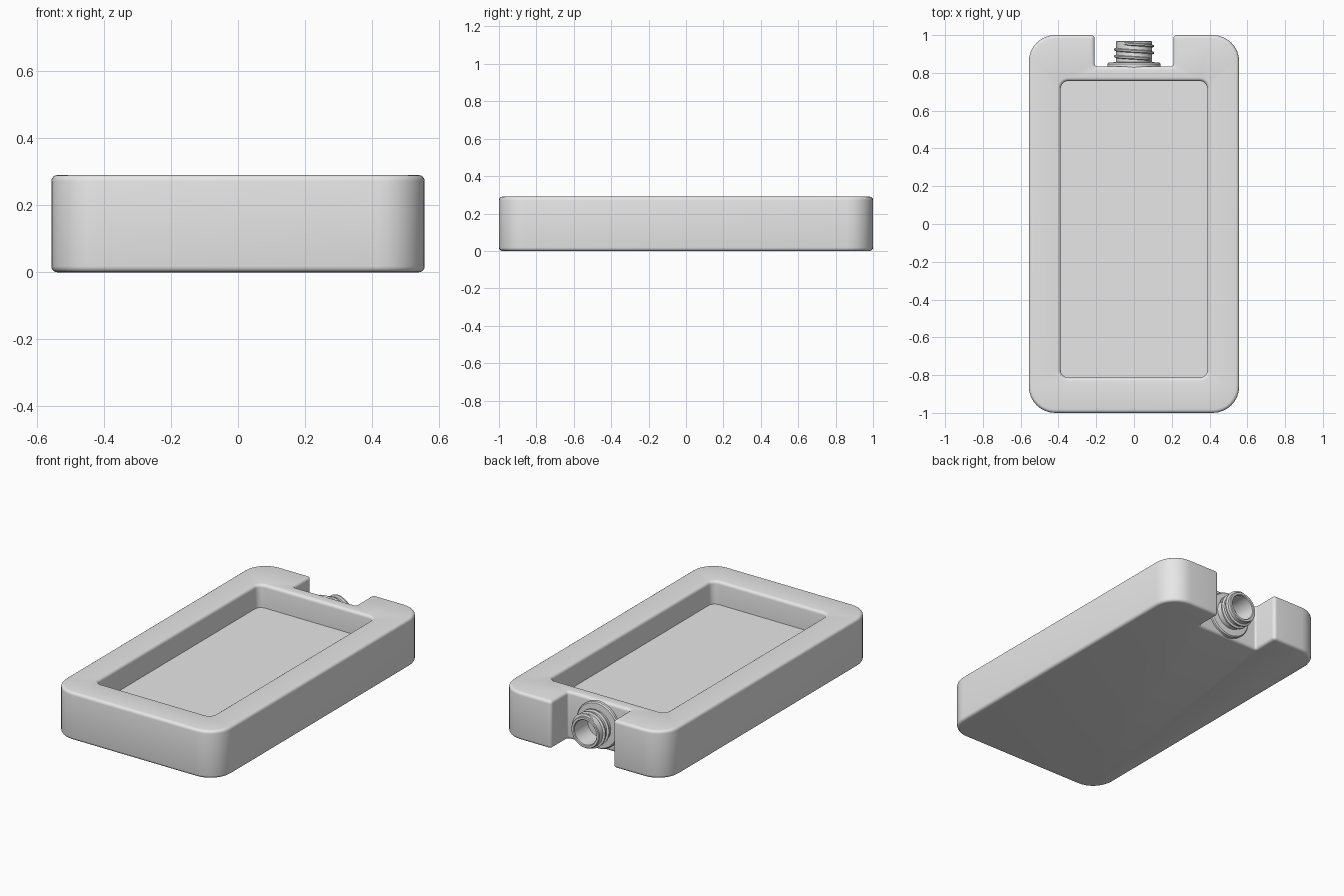
import bpy, bmesh
from math import sin, cos, pi, radians
from mathutils import Vector

if "Cube" in bpy.data.objects:
    bpy.data.objects.remove(bpy.data.objects["Cube"], do_unlink=True)

GREY = (0.8, 0.8, 0.8, 1)
mat = bpy.data.materials.new("plain grey")
mat.use_nodes = True
mat.diffuse_color = GREY
mat.node_tree.nodes["Principled BSDF"].inputs["Base Color"].default_value = GREY

HEIGHT, ROUND, STEPS = 0.29, 0.018, 4
HALF_W, NOTCH_X, NOTCH_Y = 0.557, 0.208, 0.835


def outline(corners, inset, z, segs=8):
    """Rounded right-angled outline (counter-clockwise), moved inwards by inset."""
    pts = []
    for i, (x, y, r) in enumerate(corners):
        p = Vector((x, y, 0))
        u = (p - Vector((*corners[i - 1][:2], 0))).normalized()
        v = (Vector((*corners[(i + 1) % len(corners)][:2], 0)) - p).normalized()
        up = Vector((0, 0, 1))
        convex = u.cross(v).z > 0
        p += inset * (up.cross(u) + up.cross(v))
        r += -inset if convex else inset
        for k in range(segs + 1):
            t = pi / 2 * k / segs
            q = p + (v - u) * r - v * r * cos(t) + u * r * sin(t)
            pts.append((q.x, q.y, z))
    return pts


def circle(r, y, n=48):
    return [(r * cos(2 * pi * k / n), y, HEIGHT / 2 + r * sin(2 * pi * k / n)) for k in range(n)]


def loft(bm, rings, cap_start=False, cap_end=False):
    rows = [[bm.verts.new(p) for p in ring] for ring in rings]
    for a, b in zip(rows, rows[1:]):
        n = len(a)
        for i in range(n):
            bm.faces.new((a[i], a[(i + 1) % n], b[(i + 1) % n], b[i]))
    if cap_start:
        bm.faces.new(rows[0])
    if cap_end:
        bm.faces.new(rows[-1])
    return rows


def finish(bm, name, angle=35):
    bmesh.ops.recalc_face_normals(bm, faces=bm.faces)
    mesh = bpy.data.meshes.new(name)
    bm.to_mesh(mesh)
    bm.free()
    obj = bpy.data.objects.new(name, mesh)
    bpy.context.collection.objects.link(obj)
    mesh.materials.append(mat)
    bpy.ops.object.select_all(action="DESELECT")
    obj.select_set(True)
    bpy.context.view_layer.objects.active = obj
    bpy.ops.object.shade_smooth_by_angle(angle=radians(angle))


# Body: rounded slab with a notch at the back and a tray pocket on top
body = [(-HALF_W, -1, 0.14), (HALF_W, -1, 0.14), (HALF_W, 1, 0.14),
        (NOTCH_X, 1, 0.02), (NOTCH_X, NOTCH_Y, 0.012),
        (-NOTCH_X, NOTCH_Y, 0.012), (-NOTCH_X, 1, 0.02), (-HALF_W, 1, 0.14)]
pocket = [(-0.388, -0.813, 0.04), (0.388, -0.813, 0.04), (0.388, 0.757, 0.04), (-0.388, 0.757, 0.04)]
FLOOR = HEIGHT - 0.14
quarter = [pi / 2 * k / STEPS for k in range(STEPS + 1)]

bm = bmesh.new()
lower = [outline(body, ROUND * (1 - sin(t)), ROUND * (1 - cos(t))) for t in quarter]
upper = [outline(body, ROUND * (1 - cos(t)), HEIGHT - ROUND * (1 - sin(t))) for t in quarter]
shell = loft(bm, lower + upper, cap_start=True)
rim = [outline(pocket, -ROUND * (1 - sin(t)), HEIGHT - ROUND * (1 - cos(t))) for t in quarter]
well = loft(bm, rim + [outline(pocket, 0, FLOOR)], cap_end=True)
edges = []
for ring in (shell[-1], well[0]):
    edges += [bm.edges.get((ring[i - 1], ring[i])) for i in range(len(ring))]
bmesh.ops.triangle_fill(bm, edges=edges, use_beauty=True, normal=(0, 0, 1))
finish(bm, "body")

# Spout: flange and hollow neck, turned around the y axis
profile = [(0.14, NOTCH_Y - 0.01), (0.14, 0.848), (0.134, 0.855), (0.094, 0.857), (0.094, 0.966),
           (0.09, 0.97), (0.078, 0.97), (0.074, 0.966), (0.074, NOTCH_Y + 0.003)]
bm = bmesh.new()
loft(bm, [circle(r, y) for r, y in profile], cap_start=True, cap_end=True)
finish(bm, "spout")

# Screw thread: a tapered ridge wound around the neck
TURNS, PITCH, N = 2.4, 0.036, 96
section = [(0.09, -0.010), (0.106, -0.004), (0.106, 0.004), (0.09, 0.010)]
rings = []
for k in range(N + 1):
    a = 2 * pi * TURNS * k / N
    fade = min(1, k / 6, (N - k) / 6)
    y0 = 0.87 + PITCH * TURNS * k / N
    ring = []
    for r, dy in section:
        r = 0.09 + (r - 0.09) * max(fade, 0.1)
        ring.append((r * cos(a), y0 + dy, HEIGHT / 2 + r * sin(a)))
    rings.append(ring)
bm = bmesh.new()
loft(bm, rings, cap_start=True, cap_end=True)
finish(bm, "screw_thread")
